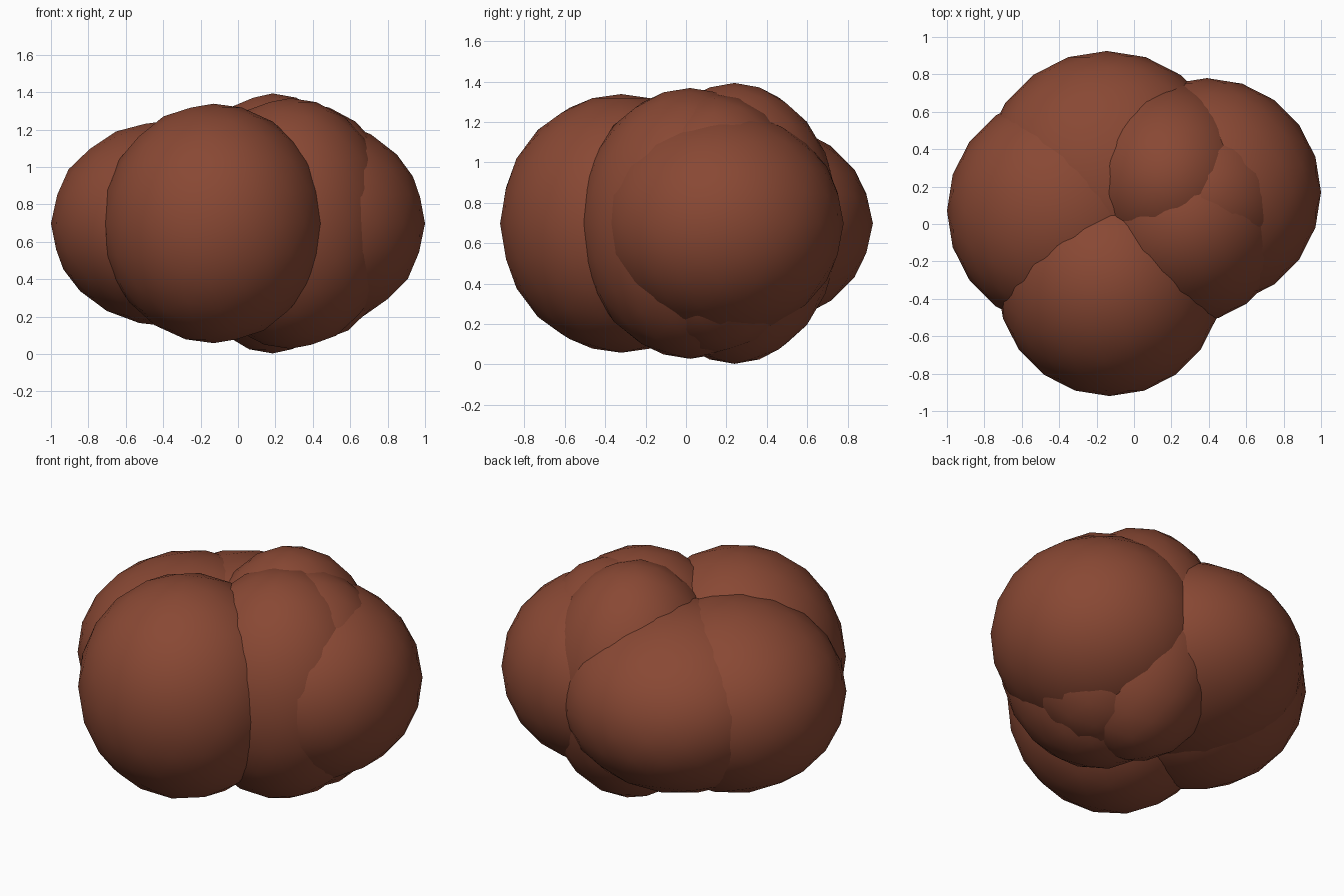
import bpy

if "Cube" in bpy.data.objects:
    bpy.data.objects.remove(bpy.data.objects["Cube"])

# Single warm brown material
brown = bpy.data.materials.new("warm_brown")
brown.diffuse_color = (0.25, 0.065, 0.034, 1.0)
brown.use_nodes = True
brown.node_tree.nodes["Principled BSDF"].inputs["Base Color"].default_value = brown.diffuse_color


def lobe(name, centre, radii):
    """Smooth low-poly ellipsoid lobe."""
    bpy.ops.mesh.primitive_ico_sphere_add(subdivisions=3, radius=1.0, location=centre)
    ob = bpy.context.object
    ob.name = name
    ob.scale = radii
    bpy.ops.object.transform_apply(location=False, rotation=False, scale=True)
    ob.data.materials.append(brown)
    bpy.ops.object.shade_smooth()
    return ob


MID = 0.698  # all lobes share one mid height

# Outer ring of lobes
lobe("front_lobe", (-0.13, -0.32, MID), (0.60, 0.60, 0.64))
lobe("left_lobe", (-0.37, 0.07, MID), (0.63, 0.63, 0.55))
lobe("back_lobe", (-0.145, 0.255, MID), (0.67, 0.67, 0.53))
lobe("right_lobe", (0.39, 0.17, MID), (0.61, 0.61, 0.56))

# Taller lobes in the middle
lobe("inner_front_lobe", (0.28, 0.02, MID), (0.55, 0.55, 0.67))
lobe("inner_right_lobe", (0.36, 0.14, MID), (0.51, 0.50, 0.64))
lobe("tall_lobe", (0.185, 0.24, MID), (0.50, 0.52, 0.695))
